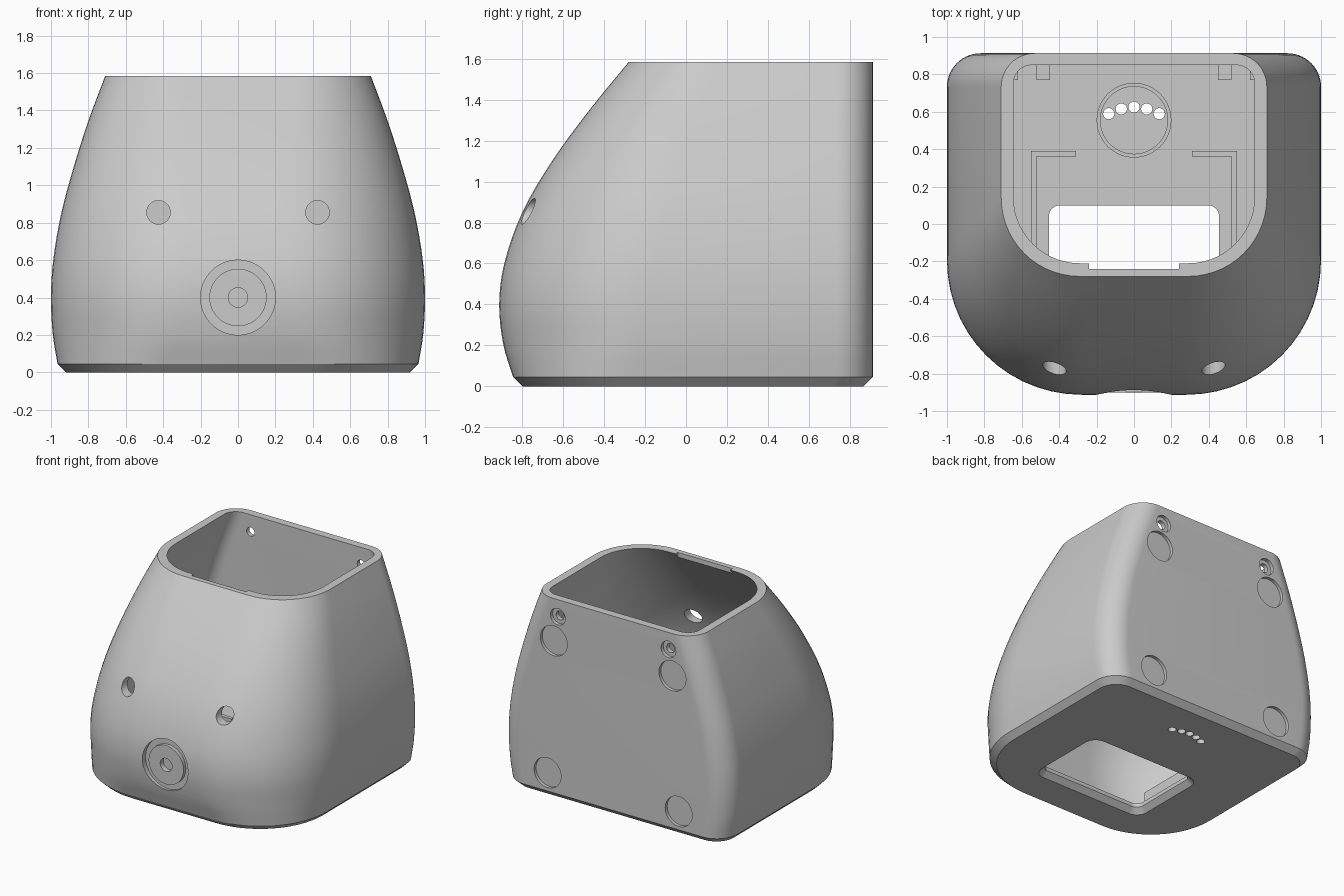
import bpy, bmesh, math
from mathutils import Matrix

if "Cube" in bpy.data.objects:
    bpy.data.objects.remove(bpy.data.objects["Cube"])

TOP, FLOOR, WALL = 1.585, 0.07, 0.065
mat = bpy.data.materials.new("grey plastic")
mat.diffuse_color = (0.6, 0.6, 0.6, 1)
mat.use_nodes = True
mat.node_tree.nodes["Principled BSDF"].inputs["Base Color"].default_value = mat.diffuse_color


def add(name, bm):
    bmesh.ops.recalc_face_normals(bm, faces=bm.faces)
    me = bpy.data.meshes.new(name)
    if bm.calc_volume(signed=True) < 0:
        bmesh.ops.reverse_faces(bm, faces=bm.faces)
    bm.to_mesh(me)
    bm.free()
    me.materials.append(mat)
    ob = bpy.data.objects.new(name, me)
    bpy.context.collection.objects.link(ob)
    return ob


def section(hw, yf, yb, rf, rb, n=14):
    """Rounded rectangle with its own front and back corner radii."""
    pts = []
    for cx, cy, r, a0 in ((hw - rb, yb - rb, rb, 0), (rb - hw, yb - rb, rb, 90),
                          (rf - hw, yf + rf, rf, 180), (hw - rf, yf + rf, rf, 270)):
        for i in range(n + 1):
            a = math.radians(a0 + 90 * i / n)
            pts.append((cx + r * math.cos(a), cy + r * math.sin(a)))
    return pts


def loft(name, levels):
    bm = bmesh.new()
    rings = [[bm.verts.new((x, y, z)) for x, y in section(*s)] for z, *s in levels]
    for a, b in zip(rings, rings[1:]):
        for i in range(len(a)):
            j = (i + 1) % len(a)
            bm.faces.new((a[i], a[j], b[j], b[i]))
    bmesh.ops.triangulate(bm, faces=bm.faces)
    bm.faces.new(rings[0][::-1])
    bm.faces.new(rings[-1])
    return add(name, bm)


def cyl(name, axis, r, a, b, u, v, n=40):
    """Cylinder from a to b along y (u, v = x, z) or z (u, v = x, y)."""
    bm = bmesh.new()
    bmesh.ops.create_cone(bm, cap_ends=True, segments=n, radius1=r, radius2=r, depth=abs(b - a))
    mid = (a + b) / 2
    if axis == 'y':
        m = Matrix.Translation((u, mid, v)) @ Matrix.Rotation(math.pi / 2, 4, 'X')
    else:
        m = Matrix.Translation((u, v, mid))
    bm.transform(m)
    return add(name, bm)


def box(name, x0, x1, y0, y1, z0, z1):
    bm = bmesh.new()
    bmesh.ops.create_cube(bm, size=1)
    bm.transform(Matrix.Translation(((x0 + x1) / 2, (y0 + y1) / 2, (z0 + z1) / 2))
                 @ Matrix.Diagonal((x1 - x0, y1 - y0, z1 - z0, 1)))
    return add(name, bm)


def measure(me):
    """Volume and number of open edges."""
    bm = bmesh.new()
    bm.from_mesh(me)
    res = bm.calc_volume(), sum(not e.is_manifold for e in bm.edges)
    bm.free()
    return res


def cut(ob, tool):
    """Subtract tool from ob, keeping the cleanest solver's result."""
    v0, best, best_bad = measure(ob.data)[0], None, 1e9
    m = ob.modifiers.new("cut", 'BOOLEAN')
    m.operation, m.object = 'DIFFERENCE', tool
    for solver in ('MANIFOLD', 'EXACT', 'FLOAT'):
        m.solver = solver
        bpy.context.view_layer.update()
        dg = bpy.context.evaluated_depsgraph_get()
        me = bpy.data.meshes.new_from_object(ob.evaluated_get(dg))
        v, bad = measure(me)
        if 0.1 * v0 < v < v0 * 0.999999 and bad < best_bad:
            best, best_bad = me, bad
        if best_bad == 0:
            break
    ob.modifiers.remove(m)
    if best:
        ob.data = best
    bpy.data.objects.remove(tool)


# Body profile: height, half width, front y, front corner radius
KEYS = [(0.045, .965, -.845, .58), (0.2, .99, -.892, .68), (0.4, 1.0, -.913, .72),
        (0.6, .988, -.888, .73), (0.85, .945, -.80, .70), (1.1, .878, -.655, .62),
        (1.35, .798, -.472, .52), (TOP, .71, -.28, .42)]


def smooth_levels(steps=4):
    out = []
    for i in range(len(KEYS) - 1):
        p = [KEYS[max(0, i - 1)], KEYS[i], KEYS[i + 1], KEYS[min(len(KEYS) - 1, i + 2)]]
        h = p[2][0] - p[1][0]
        for s in range(steps):
            t = s / steps
            row = [p[1][0] + t * h]
            for k in (1, 2, 3):
                m0 = (p[2][k] - p[0][k]) / (p[2][0] - p[0][0]) * h
                m1 = (p[3][k] - p[1][k]) / (p[3][0] - p[1][0]) * h
                row.append((2*t**3 - 3*t*t + 1) * p[1][k] + (t**3 - 2*t*t + t) * m0
                           + (3*t*t - 2*t**3) * p[2][k] + (t**3 - t*t) * m1)
            out.append(tuple(row))
    return out + [KEYS[-1]]


levels = smooth_levels()

# Outer shell with chamfered foot, hollowed by an inset copy
shell = loft("shell", [(0, .92, -.80, .868, .55, .15)]
             + [(z, hw, yf, .913, rf, .18) for z, hw, yf, rf in levels])
inner = [(z, hw - WALL, yf + .07, .85, rf - WALL, .1) for z, hw, yf, rf in levels if z > 0.075]
beyond = tuple(b + (b - a) for a, b in zip(inner[-2], inner[-1]))
inner = [(FLOOR,) + inner[0][1:]] + inner[:-1] + [beyond]
cut(shell, loft("cavity", inner))

# Base window with a bevelled lower edge
cut(shell, loft("window", [(-.01, .505, -.55, .15, .1, .1), (.04, .455, -.5, .1, .06, .06),
                           (.2, .455, -.5, .1, .06, .06)]))

# Contact pin holes in the floor
for x, y in ((-.135, .59), (-.068, .615), (0, .625), (.068, .615), (.135, .59)):
    cut(shell, cyl("pin", 'z', .03, -.1, .2, x, y, 20))

# Clip notch inside the front rim
cut(shell, box("notch", -.24, .24, -.24, 0, TOP - .09, TOP + .1))

# Nose: round groove, leaving a centre disc with a small blind hole
groove = cyl("groove", 'y', .2, -1.1, -.872, 0, .4, 64)
cut(groove, cyl("core", 'y', .153, -1.2, -.8, 0, .4, 64))
cut(shell, groove)
cut(shell, cyl("nose_face", 'y', .175, -1.05, -.9, 0, .4, 64))
cut(shell, cyl("nose_hole", 'y', .052, -1.1, -.86, 0, .4, 32))

for s in (-1, 1):
    # Eye holes
    cut(shell, cyl("eye", 'y', .063, -1.2, -.3, s * .425, .855))
    # Magnet pockets in the back wall
    for x, z in ((.575, .19), (.52, 1.25)):
        cut(shell, cyl("magnet", 'y', .118, .888, 1.1, s * x, z, 48))
    # Counterbored screw holes
    cut(shell, cyl("screw_head", 'y', .065, .885, 1.1, s * .485, 1.45, 32))
    cut(shell, cyl("screw", 'y', .035, .7, 1.1, s * .485, 1.45, 24))

bpy.ops.object.select_all(action='DESELECT')
shell.select_set(True)
bpy.context.view_layer.objects.active = shell
bpy.ops.object.shade_smooth_by_angle(angle=math.radians(25))

# Floor fittings: angled ribs, corner posts and a thin ring
for s, side in ((-1, "left"), (1, "right")):
    def sbox(name, a, b, *rest):
        box(side + name, min(s * a, s * b), max(s * a, s * b), *rest)
    sbox("_long_rib", .52, .55, -.5, .39, FLOOR - .01, .2)
    sbox("_short_rib", .31, .52, .36, .39, FLOOR - .01, .2)
    sbox("_inner_post", .45, .52, .77, .86, FLOOR - .01, .2)
    sbox("_outer_post", .62, .69, .77, .86, FLOOR - .01, .2)
ring = cyl("floor_ring", 'z', .2, FLOOR - .01, FLOOR + .02, 0, .555, 48)
cut(ring, cyl("ring_hole", 'z', .18, 0, .3, 0, .555, 48))
